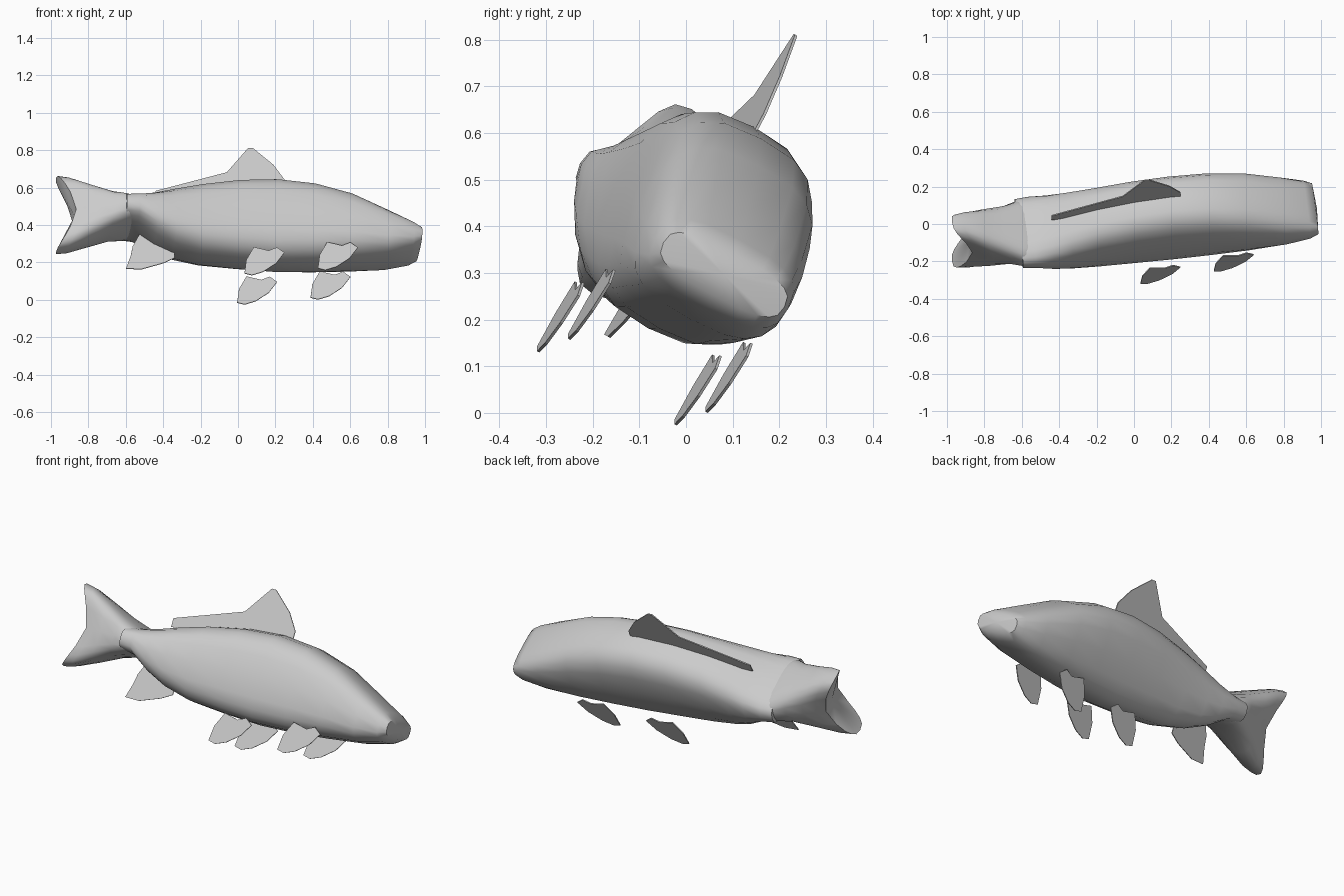
import bpy, bmesh, math
from mathutils import Matrix, Vector

if "Cube" in bpy.data.objects:
    bpy.data.objects.remove(bpy.data.objects["Cube"])

grey = bpy.data.materials.new("plain grey")
grey.use_nodes = True
grey.diffuse_color = (0.6, 0.6, 0.6, 1)
grey.node_tree.nodes["Principled BSDF"].inputs["Base Color"].default_value = (0.6, 0.6, 0.6, 1)

# The whole fish is rolled and slightly turned: local x = length, y = side, z = dorsal
frame = (Matrix.Translation((0, 0.012, 0.408))
         @ Matrix.Rotation(math.radians(-28), 4, 'X')
         @ Matrix.Rotation(math.radians(6.7), 4, 'Z'))
SIDES = 20


def finish(name, bm, smooth_angle=None):
    bmesh.ops.recalc_face_normals(bm, faces=bm.faces)
    mesh = bpy.data.meshes.new(name)
    bm.to_mesh(mesh)
    bm.free()
    mesh.materials.append(grey)
    obj = bpy.data.objects.new(name, mesh)
    bpy.context.collection.objects.link(obj)
    obj.matrix_world = frame
    if smooth_angle:
        bpy.ops.object.select_all(action='DESELECT')
        obj.select_set(True)
        bpy.context.view_layer.objects.active = obj
        bpy.ops.object.shade_smooth_by_angle(angle=math.radians(smooth_angle))
    return obj


def soft(v):
    return math.copysign(abs(v) ** (2 / 3), v)


def loft(name, stations, nose):
    """Rounded-box rings (along, half width, half height, lift, sweep), capped at both ends."""
    bm = bmesh.new()
    rings = []
    for s, w, h, lift, sweep in stations:
        ring = []
        for i in range(SIDES):
            a = 2 * math.pi * i / SIDES
            c, d = soft(math.cos(a)), soft(math.sin(a))
            ring.append(bm.verts.new((s - sweep * abs(d) ** 1.5, w * c, lift + h * d)))
        rings.append(ring)
    for r, q in zip(rings, rings[1:]):
        for i in range(SIDES):
            j = (i + 1) % SIDES
            bm.faces.new((r[i], r[j], q[j], q[i]))
    for ring, along, lift in ((rings[0], stations[0][0], stations[0][3]),
                              (rings[-1], nose, stations[-1][3])):
        tip = bm.verts.new((along, 0, lift))
        for i in range(SIDES):
            bm.faces.new((ring[i], ring[(i + 1) % SIDES], tip))
    return finish(name, bm, 50)


def fin(name, outline, side=0.0, shift=(0, 0)):
    """Thin flat plate in the length/dorsal plane."""
    bm = bmesh.new()
    face = bm.faces.new([bm.verts.new((s + shift[0], side - 0.003, u + shift[1]))
                         for s, u in outline])
    out = bmesh.ops.extrude_face_region(bm, geom=[face])
    moved = [g for g in out["geom"] if isinstance(g, bmesh.types.BMVert)]
    bmesh.ops.translate(bm, verts=moved, vec=Vector((0, 0.006, 0)))
    return finish(name, bm)


# Body from collar to blunt snout
loft("body", [
    (-0.62, 0.2, 0.07, 0.0, 0),
    (-0.55, 0.205, 0.075, 0.0, 0),
    (-0.45, 0.2, 0.124, -0.02, 0),
    (-0.35, 0.194, 0.164, -0.025, 0),
    (-0.2, 0.185, 0.205, -0.02, 0),
    (0.0, 0.184, 0.232, -0.006, 0),
    (0.2, 0.184, 0.244, 0.0, 0),
    (0.4, 0.186, 0.231, -0.002, 0),
    (0.6, 0.187, 0.193, -0.018, 0),
    (0.8, 0.178, 0.132, -0.052, 0),
    (0.93, 0.162, 0.082, -0.066, 0),
    (0.975, 0.148, 0.05, -0.066, 0),
], 0.985)

# Forked tail, thinning towards the two lobe tips
loft("tail", [
    (-0.88, 0.08, 0.225, -0.01, 0.1),
    (-0.83, 0.1, 0.212, -0.008, 0.09),
    (-0.77, 0.128, 0.165, -0.005, 0.04),
    (-0.68, 0.155, 0.11, 0.0, 0.01),
    (-0.61, 0.185, 0.085, 0.0, 0),
    (-0.55, 0.17, 0.06, 0.0, 0),
], -0.54)

# Single fins on the centre line
fin("dorsal_fin", [(-0.445, 0.12), (-0.445, 0.168), (-0.06, 0.305), (0.055, 0.46),
                   (0.08, 0.46), (0.19, 0.366), (0.25, 0.28), (0.25, 0.2)])
fin("anal_fin", [(-0.6, -0.3), (-0.575, -0.22), (-0.565, -0.165), (-0.51, -0.05),
                 (-0.34, -0.12), (-0.34, -0.22), (-0.4, -0.255), (-0.52, -0.3)], 0.02)

# Two mirrored pairs of belly fins, sharing one outline
paddle = [(0.41, -0.335), (0.42, -0.253), (0.46, -0.174), (0.54, -0.19), (0.585, -0.168),
          (0.625, -0.197), (0.58, -0.265), (0.51, -0.32), (0.45, -0.344)]
for pair, shift in (("pectoral", (0, 0)), ("pelvic", (-0.395, -0.055))):
    for label, sign in (("left", 1), ("right", -1)):
        fin(f"{pair}_fin_{label}", paddle, sign * 0.168, shift)
